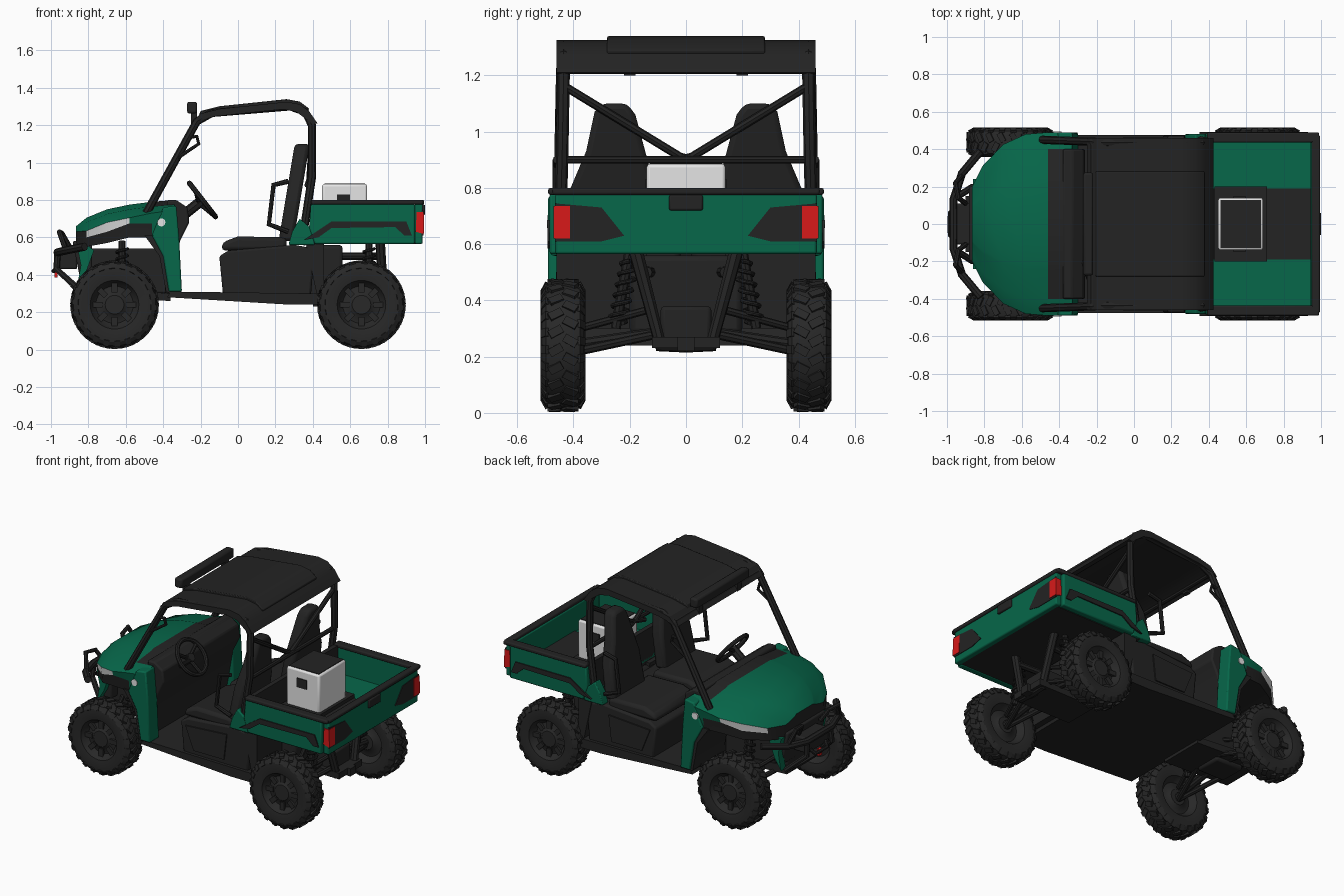
import bpy, bmesh, math
from mathutils import Vector, Matrix

cube = bpy.data.objects.get("Cube")
if cube:
    bpy.data.objects.remove(cube, do_unlink=True)


def material(name, red, green, blue):
    m = bpy.data.materials.new(name)
    m.use_nodes = True
    m.diffuse_color = (red, green, blue, 1)
    m.node_tree.nodes["Principled BSDF"].inputs["Base Color"].default_value = (red, green, blue, 1)
    return m


GREEN = material("green_paint", .002, .135, .068)
DARK = material("dark_plastic", .017, .017, .017)
TYRE = material("tyre_rubber", .021, .021, .021)
RED = material("red_lens", .68, .01, .01)
WHITE = material("white_plastic", .78, .78, .78)
SIDES = {"near": -1, "far": 1}


def finish(name, bm, materials, bevel=0):
    bmesh.ops.recalc_face_normals(bm, faces=bm.faces)
    mesh = bpy.data.meshes.new(name)
    bm.to_mesh(mesh)
    bm.free()
    for m in materials:
        mesh.materials.append(m)
    mesh.shade_smooth()
    mesh.set_sharp_from_angle(angle=.5)
    obj = bpy.data.objects.new(name, mesh)
    bpy.context.collection.objects.link(obj)
    if bevel:
        soft = obj.modifiers.new("soft_edges", "BEVEL")
        soft.width, soft.segments = bevel, 2
    return obj


def skin(bm, rings):
    """Join closed rings of vertices with quads, and yield (ring, position, face)."""
    for r, (a, b) in enumerate(zip(rings, rings[1:])):
        for k in range(len(a)):
            nxt = (k + 1) % len(a)
            yield r, k, bm.faces.new((a[k], a[nxt], b[nxt], b[k]))


def prism(name, profile, start, end, mat, bevel=0, axis="y"):
    """Extrude a side profile (x, z) along y, or a rear profile (y, z) along x."""
    bm = bmesh.new()
    rings = [[bm.verts.new((a, t, b) if axis == "y" else (t, a, b)) for a, b in profile] for t in (start, end)]
    list(skin(bm, rings))
    for ring in rings:
        bm.faces.new(ring)
    return finish(name, bm, [mat], bevel)


def pair(name, profile, inside, outside, mat, bevel=0):
    for side, s in SIDES.items():
        prism(f"{name}_{side}", profile, s * inside, s * outside, mat, bevel)


def rear_pair(name, profile, start, end, mat, bevel=0):
    return [prism(f"{name}_{side}", [(s * y, z) for y, z in profile], start, end, mat, bevel, axis="x")
            for side, s in SIDES.items()]


def box(name, x, z, half_width, mat, bevel=0):
    """Box centred across the vehicle, from ranges along x and z."""
    profile = [(x[0], z[0]), (x[1], z[0]), (x[1], z[1]), (x[0], z[1])]
    return prism(name, profile, -half_width, half_width, mat, bevel)


def circle(count):
    return [(math.cos(k * math.tau / count), math.sin(k * math.tau / count)) for k in range(count)]


def tube(name, points, radius, closed=False):
    curve = bpy.data.curves.new(name, "CURVE")
    curve.dimensions, curve.bevel_depth, curve.bevel_resolution = "3D", radius, 2
    curve.use_fill_caps = True
    spline = curve.splines.new("POLY")
    spline.points.add(len(points) - 1)
    for target, point in zip(spline.points, points):
        target.co = (*point, 1)
    spline.use_cyclic_u = closed
    path = bpy.data.objects.new(name + "_path", curve)
    mesh = bpy.data.meshes.new_from_object(path)
    bpy.data.objects.remove(path)
    bpy.data.curves.remove(curve)
    bm = bmesh.new()
    bm.from_mesh(mesh)
    bpy.data.meshes.remove(mesh)
    return finish(name, bm, [DARK])


def tubes(name, points, radius):
    for side, s in SIDES.items():
        tube(f"{name}_{side}", [(x, s * y, z) for x, y, z in points], radius)


# Wheel: turned tyre and rim, low slanted lugs, rim blocks
def add_block(bm, size, matrix):
    bmesh.ops.create_cube(bm, size=1, matrix=matrix @ Matrix.Diagonal((*size, 1)))


def wheel_mesh():
    bm = bmesh.new()
    shoulder = [(.12, .05), (.13, .07), (.17, .077), (.2, .074), (.22, .06), (.229, .03)]
    hub_face = [(.1, .03), (.07, .035), (.05, .05), (.02, .05)]
    profile = [(r, -y) for r, y in reversed(hub_face)] + [(r, -y) for r, y in shoulder]
    profile += list(reversed(shoulder)) + hub_face
    rings = [[bm.verts.new((r * c, y, r * s)) for c, s in circle(40)] for r, y in profile]
    list(skin(bm, rings))
    bm.faces.new(rings[0])
    bm.faces.new(rings[-1])
    lugs = 22
    for k in range(lugs):
        for s in SIDES.values():
            turn = Matrix.Rotation((k + s / 4) * math.tau / lugs, 4, "Y")
            tread = Matrix.Translation((0, s * .026, .226)) @ Matrix.Rotation(s / 2, 4, "Z")
            edge = Matrix.Translation((0, s * .065, .208)) @ Matrix.Rotation(s / 2, 4, "X")
            add_block(bm, (.03, .05, .02), turn @ tread)
            add_block(bm, (.03, .014, .036), turn @ edge)
    for k in range(8):
        turn = Matrix.Rotation(k * math.tau / 8, 4, "Y")
        add_block(bm, (.03, .02, .05), turn @ Matrix.Translation((0, .038, .09)))
    wheel = finish("wheel", bm, [TYRE])
    mesh = wheel.data
    bpy.data.objects.remove(wheel)
    return mesh


# Wheels and suspension at both ends: arms, shaft, shock with spring
wheel = wheel_mesh()
for end, x in (("front", -.66), ("rear", .66)):
    for side, s in SIDES.items():
        obj = bpy.data.objects.new(f"{end}_wheel_{side}", wheel)
        bpy.context.collection.objects.link(obj)
        obj.location = (x, s * .437, .24)
        obj.rotation_euler.z = 0 if s > 0 else math.pi
    for place, shift in (("leading", -.09), ("trailing", .09)):
        tubes(f"{end}_{place}_lower_arm", [(x + shift, .1, .28), (x, .38, .22)], .016)
        tubes(f"{end}_{place}_upper_arm", [(x + shift, .12, .37), (x, .38, .3)], .014)
    tubes(f"{end}_shaft", [(x, 0, .3), (x, .4, .24)], .02)
    post = x + .04
    tubes(f"{end}_shock", [(post, .2, .58), (post, .25, .3)], .018)
    coil = [(post + .03 * c, .2 + k / 1200 + .03 * s, .54 - k / 240) for k, (c, s) in enumerate(circle(9) * 6)]
    tubes(f"{end}_spring", coil, .008)
    box(f"{end}_gearbox", (x - .1, x + .1), (.25, .38), .09, DARK, .015)

# Chassis
prism("floor_pan", [(-.38, .28), (.28, .24), (.46, .24), (.42, .3), (-.36, .31)], -.475, .475, DARK)
box("front_frame", (-.84, -.36), (.3, .54), .14, DARK, .01)
prism("front_skid", [(-.9, .34), (-.84, .28), (-.36, .26), (-.36, .3)], -.15, .15, DARK)
box("rear_skid", (.4, .82), (.23, .27), .12, DARK)
box("engine", (.36, .56), (.28, .56), .2, DARK, .02)
tubes("rear_frame", [(.76, .18, .58), (.78, .09, .24), (.78, 0, .24)], .026)
tubes("rear_rail", [(.4, .12, .5), (.77, .14, .5)], .02)
box("tow_receiver", (.76, .84), (.22, .27), .03, DARK)
pair("mud_guard", [(.42, .3), (.46, .3), (.46, .58), (.36, .58)], .14, .46, DARK)

# Hood: lofted shell, with trim, lamp and cowl picked by band
stations = [(-.865, .2, .54, .59, .63, .66), (-.81, .31, .55, .6, .635, .705), (-.7, .425, .57, .63, .68, .75),
            (-.58, .48, .6, .675, .705, .775), (-.46, .49, .6, .675, .73, .79), (-.34, .49, .6, .67, .745, .8)]
bm = bmesh.new()
rings = []
for x, w, low, mid, side, top in stations:
    half = [(w * .96, low), (w * .98, mid), (w, side), (w * .82, top - .025), (w / 2, top - .008), (w * .45, top)]
    section = half + [(-y, z) for y, z in reversed(half)]
    rings.append([bm.verts.new((x, y, z)) for y, z in section])
for station, k, face in skin(bm, rings):
    band = min(k, len(section) - 2 - k)
    lamp = band == 1 and station in (1, 2)
    trim = band < 0 or (band == 0 and station < 4) or (band == 1 and station == 0)
    cowl = band > 2 and station == 4
    face.material_index = 2 if lamp else int(trim or cowl)
for ring in (rings[0], rings[-1]):
    bm.faces.new(ring).material_index = 1
finish("hood", bm, [GREEN, DARK, WHITE])

# Front fenders, fascia and bumper
pair("front_fender", [(-.3, .31), (-.37, .31), (-.4, .5), (-.46, .61), (-.4, .76), (-.33, .77), (-.315, .6)],
     .39, .49, GREEN, .008)
pair("fender_liner", [(-.36, .3), (-.385, .31), (-.42, .5), (-.5, .61), (-.44, .61), (-.39, .5)], .16, .48, DARK)
pair("side_marker", [(-.41 + .022 * c, .68 + .022 * s) for c, s in circle(12)], .486, .495, WHITE)
prism("grille", [(-.885, .58), (-.84, .36), (-.78, .36), (-.78, .58)], -.2, .2, DARK, .01)
pair("fascia_strip", [(-.86, .55), (-.82, .57), (-.77, .53), (-.81, .42), (-.86, .34), (-.84, .45)], .19, .24, GREEN)
tubes("bumper_upper", [(-.82, .39, .55), (-.92, .27, .53), (-.965, .13, .52), (-.965, 0, .52)], .022)
tubes("bumper_lower", [(-.86, .2, .33), (-.97, .13, .43), (-.965, .12, .52)], .018)
tubes("bumper_hoop", [(-.92, .26, .53), (-.955, .22, .63), (-.94, .14, .62), (-.9, .11, .55)], .014)
box("winch", (-.96, -.86), (.43, .53), .11, DARK, .01)
tubes("fairlead", [(-.96, .08, .45), (-.985, .06, .42), (-.985, 0, .42)], .012)
box("tow_hook", (-.98, -.965), (.385, .43), .014, RED)

# Cabin: dash, firewall, steering
prism("dashboard", [(-.38, .8), (-.33, .8), (-.27, .76), (-.26, .68), (-.31, .58), (-.36, .3), (-.39, .3)],
      -.4, .4, DARK, .01)
hub = Vector((-.19, -.21, .8))
along, across = Vector((.07, 0, -.09)), Vector((0, .115, 0))
rim = [hub + along * c + across * s for c, s in circle(24)]
tube("steering_rim", rim, .014, closed=True)
for k in range(0, len(rim), 8):
    tube(f"steering_spoke_{k}", [hub - Vector((.02, 0, .016)), rim[k]], .012)
tube("steering_column", [hub, hub - Vector((.15, 0, .12))], .028)

# Seats
prism("seat_base", [(-.08, .29), (.39, .29), (.41, .54), (.3, .56), (-.05, .53), (-.1, .5)], -.455, .455, DARK, .012)
pair("seat_side_panel", [(0, .33), (.22, .33), (.24, .5), (-.06, .48)], .454, .463, DARK)
pair("seat_cushion", [(-.09, .53), (-.08, .575), (0, .605), (.26, .6), (.26, .53)], .02, .44, DARK, .02)
backrest = [(.1, .58), (.43, .58), (.41, .8), (.355, .93), (.325, 1.07), (.3, 1.1), (.21, 1.1), (.18, 1.06), (.11, .8)]
for back in rear_pair("seat_back", backrest, .22, .3, DARK, .02):
    for v in back.data.vertices:
        v.co.x += (v.co.z - .6) / 6
tubes("hip_bar", [(.27, .46, .9), (.19, .46, .88), (.165, .46, .67), (.27, .46, .63)], .014)

# Roll cage and roof
tubes("cage_side", [(-.49, .45, .73), (-.22, .44, 1.22), (-.14, .435, 1.265), (.28, .435, 1.3), (.36, .435, 1.27),
                    (.395, .435, 1.2), (.395, .44, .92), (.34, .45, .56)], .022)
tubes("cage_brace", [(.395, .43, 1.16), (.38, .02, .91), (.37, -.1, .88)], .015)
for name, x, z in (("rear_bar", .39, .9), ("front_bar", -.22, 1.225), ("top_bar", .38, 1.24)):
    tube(name, [(x, -.44, z), (x, .44, z)], .014)
tubes("grab_handle", [(-.28, .45, 1.13), (-.22, .45, 1.14), (-.21, .45, 1.1), (-.33, .455, 1.02)], .01)
crown = [(-.2, 1.262), (-.1, 1.287), (.26, 1.325), (.33, 1.312), (.38, 1.275)]
lining = [(x - .02, z - .04) for x, z in reversed(crown)]
prism("roof_panel", crown + [(.425, 1.21), (.4, 1.205)] + lining + [(-.25, 1.205), (-.24, 1.22)], -.46, .46, DARK)
prism("roof_raised_centre", [(x, z + .014) for x, z in crown] + lining, -.28, .28, DARK, .005)
box("light_bar", (-.272, -.218), (1.262, 1.325), .275, DARK, .012)
pair("light_bracket", [(-.25, 1.2), (-.22, 1.2), (-.22, 1.28), (-.25, 1.28)], .18, .22, DARK)

# Cargo bed
pair("bed_side", [(.39, .78), (.945, .78), (.945, .565), (.41, .565), (.38, .65)], .44, .485, GREEN, .008)
pair("bed_rail", [(.39, .775), (.99, .775), (.99, .8), (.39, .8)], .435, .49, DARK, .008)
pair("arch_trim", [(.35, .585), (.43, .6), (.5, .65), (.84, .655), (.89, .61), (.93, .61), (.9, .685), (.5, .685)],
     .48, .492, DARK)
pair("corner_panel", [(.27, .56), (.41, .56), (.4, .64), (.33, .7), (.29, .63)], .42, .48, GREEN, .006)
box("bed_floor", (.39, .97), (.585, .61), .45, GREEN)
box("bed_underside", (.39, .955), (.565, .584), .44, DARK)
box("bed_mat", (.41, .96), (.6, .617), .19, DARK)
box("bed_front_wall", (.39, .42), (.58, .79), .45, DARK)
box("tailgate", (.945, .987), (.565, .78), .465, GREEN, .008)
box("tailgate_rail", (.95, .995), (.775, .8), .475, DARK, .008)
pair("tail_light", [(.95, .63), (.985, .62), (.995, .62), (.993, .735), (.955, .735)], .412, .471, RED)
rear_pair("tailgate_inset", [(.22, .63), (.3, .73), (.466, .745), (.466, .61), (.3, .61)], .982, .991, DARK)
box("tailgate_handle", (.98, 1), (.72, .775), .06, DARK, .006)

# Cooler in the bed
box("cooler", (.45, .69), (.615, .885), .14, WHITE, .012)
box("cooler_lid", (.462, .678), (.88, .889), .128, DARK)
box("cooler_latch", (.53, .6), (.77, .83), .146, DARK)
box("cooler_rack", (.43, .71), (.615, .64), .2, DARK)
